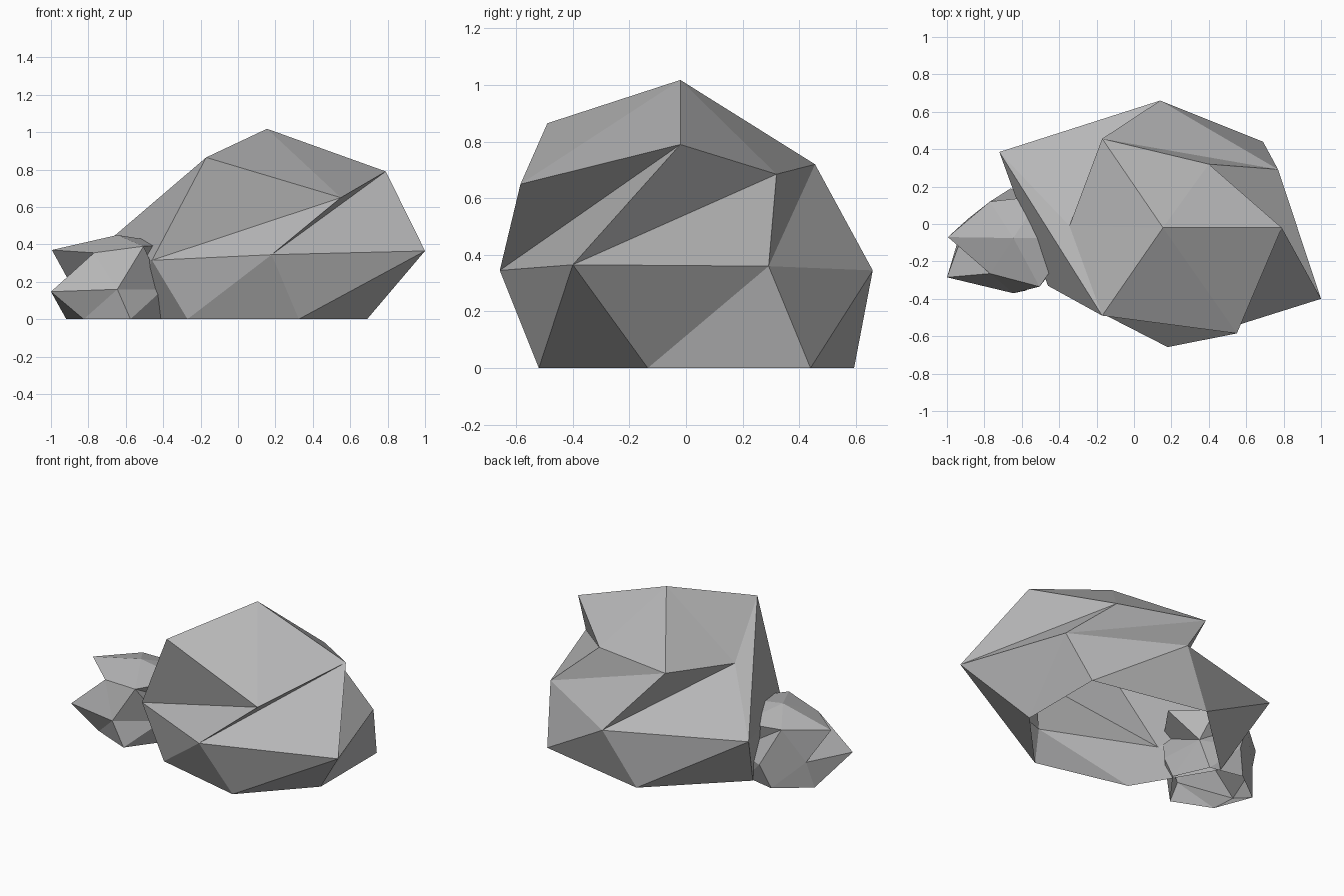
import bpy
import bmesh

# Remove the default cube
cube = bpy.data.objects.get("Cube")
if cube:
    bpy.data.objects.remove(cube, do_unlink=True)

# Single stone colour
stone = bpy.data.materials.new("stone_grey")
stone.use_nodes = True
grey = (0.47, 0.47, 0.475, 1.0)
stone.diffuse_color = grey
stone.node_tree.nodes["Principled BSDF"].inputs["Base Color"].default_value = grey


def bridge(bm, upper, lower, steps):
    """Join two closed rings with triangles; each step moves along one ring (u or l)."""
    i = j = 0
    for step in steps:
        a = upper[i % len(upper)]
        b = lower[j % len(lower)]
        if step == "u":
            i += 1
            c = upper[i % len(upper)]
        else:
            j += 1
            c = lower[j % len(lower)]
        # counter-clockwise seen from outside
        bm.faces.new((a, b, c))


def make_rock(name, apex, crown, waist, base, crown_steps):
    """Faceted shell: apex fan, crown-to-waist facets, waist-to-ground facets, open underneath."""
    bm = bmesh.new()
    top = bm.verts.new(apex)
    crown_ring = [bm.verts.new(p) for p in crown]
    waist_ring = [bm.verts.new(p) for p in waist]
    base_ring = [bm.verts.new((x, y, 0)) for x, y in base]

    for k, vert in enumerate(crown_ring):
        bm.faces.new((top, vert, crown_ring[(k + 1) % len(crown_ring)]))
    bridge(bm, crown_ring, waist_ring, crown_steps)
    bridge(bm, waist_ring, base_ring, "ul" * len(base_ring))

    # Rings run counter-clockwise, so "u" steps come out reversed only in winding order
    for face in bm.faces:
        face.smooth = False
    mesh = bpy.data.meshes.new(name)
    bm.to_mesh(mesh)
    bm.free()
    mesh.materials.append(stone)
    rock = bpy.data.objects.new(name, mesh)
    bpy.context.scene.collection.objects.link(rock)


# Large boulder
make_rock(
    "large_rock",
    apex=(0.155, -0.02, 1.018),
    crown=[(-0.17, -0.49, 0.865), (0.55, -0.585, 0.65), (0.79, -0.02, 0.79),
           (0.4, 0.32, 0.685), (-0.17, 0.456, 0.72), (-0.345, -0.01, 0.655)],
    waist=[(-0.46, -0.33, 0.315), (0.18, -0.658, 0.345), (1, -0.4, 0.365),
           (0.77, 0.292, 0.36), (0.14, 0.66, 0.345), (-0.72, 0.385, 0.395)],
    base=[(-0.27, -0.375), (0.325, -0.52), (0.69, -0.135),
          (0.69, 0.44), (-0.06, 0.594), (-0.565, 0.12)],
    crown_steps="ul" * 6,
)

# Small stone leaning into the large one, with a notch on its outer side
make_rock(
    "small_rock",
    apex=(-0.645, -0.075, 0.45),
    crown=[(-0.505, -0.335, 0.39), (-0.77, -0.265, 0.355), (-0.995, -0.07, 0.37),
           (-0.77, 0.12, 0.385), (-0.5, 0.15, 0.37), (-0.325, -0.075, 0.4)],
    waist=[(-0.4, -0.2, 0.16), (-0.645, -0.37, 0.16), (-1, -0.285, 0.147),
           (-0.885, 0.03, 0.17), (-0.66, 0.19, 0.155), (-0.42, 0.1, 0.16)],
    base=[(-0.575, -0.355), (-0.825, -0.25), (-0.918, -0.01),
          (-0.715, 0.145), (-0.5, 0.1), (-0.4, -0.12)],
    crown_steps="lulluulluuul",
)
